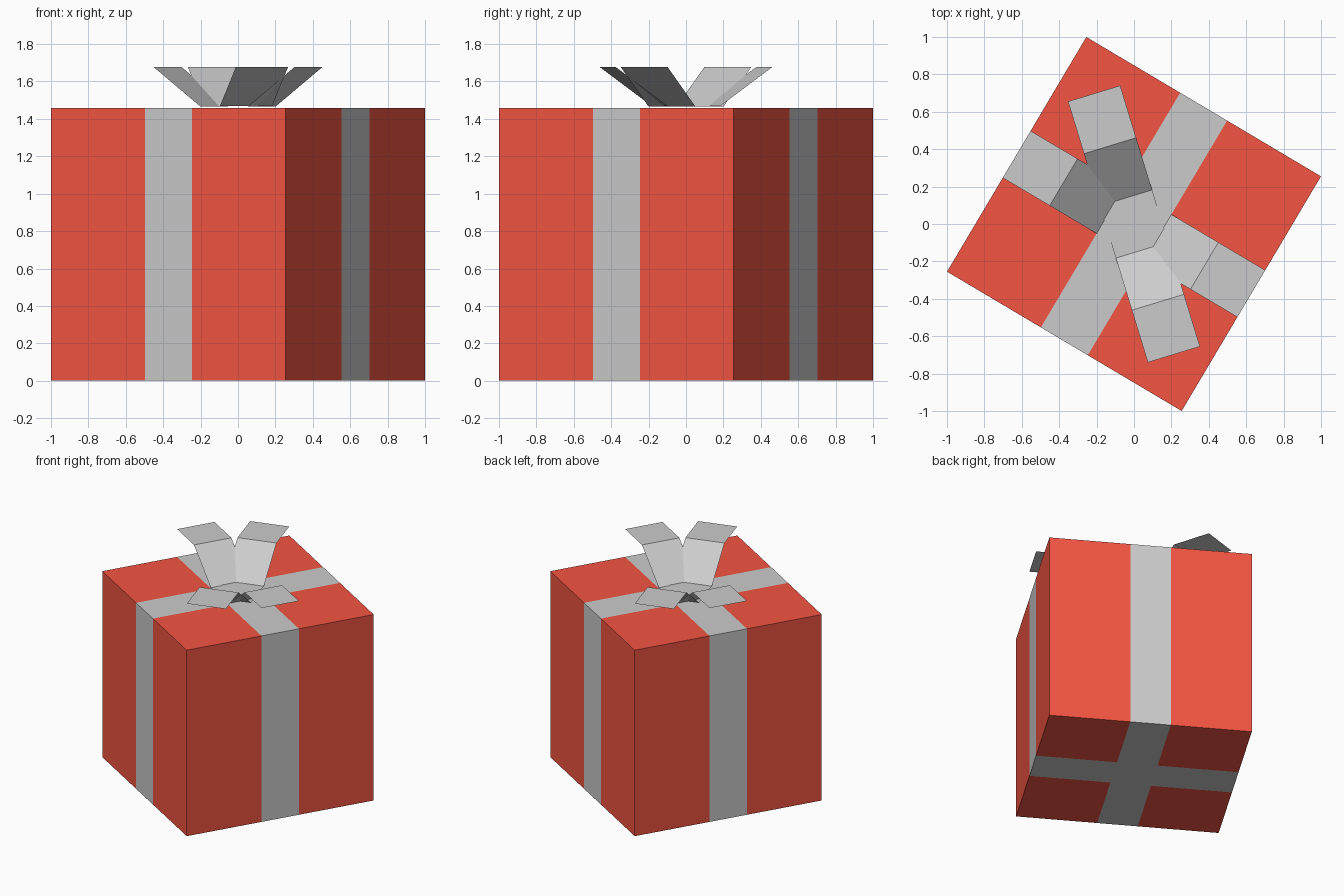
import bpy, bmesh, math
from mathutils import Vector

if "Cube" in bpy.data.objects:
    bpy.data.objects.remove(bpy.data.objects["Cube"])

SIZE = 1.459                 # edge of the cube-shaped box
HALF = SIZE / 2
BAND = SIZE / 10             # half the ribbon width
BOW_TOP = 1.677
YAW = math.radians(-30.7)    # turn of the box about z


def add_object(name, bm, yaw, colour=None):
    mesh = bpy.data.meshes.new(name)
    bm.to_mesh(mesh)
    bm.free()
    obj = bpy.data.objects.new(name, mesh)
    obj.rotation_euler.z = yaw
    bpy.context.collection.objects.link(obj)
    if colour:
        mat = bpy.data.materials.new(name + "_colour")
        mat.diffuse_color = colour
        mat.use_nodes = True
        mat.node_tree.nodes["Principled BSDF"].inputs["Base Color"].default_value = mat.diffuse_color
        mesh.materials.append(mat)
    return obj


def wrapped_cube(keep_ribbon):
    """Cube cut along the ribbon edges, keeping only ribbon or paper faces."""
    bm = bmesh.new()
    bmesh.ops.create_cube(bm, size=SIZE)
    bmesh.ops.translate(bm, verts=bm.verts, vec=(0, 0, HALF))
    for axis in (Vector((1, 0, 0)), Vector((0, 1, 0))):
        for side in (-BAND, BAND):
            bmesh.ops.bisect_plane(bm, geom=bm.verts[:] + bm.edges[:] + bm.faces[:],
                                   plane_co=axis * side, plane_no=axis)
    drop = []
    for f in bm.faces:
        c = f.calc_center_median()
        if (min(abs(c.x), abs(c.y)) < BAND) != keep_ribbon:
            drop.append(f)
    bmesh.ops.delete(bm, geom=drop, context='FACES')
    return bm


def bow_strip(base_z):
    """Folded strip: flat tip, slope, centre, slope, flat tip."""
    profile = [(-HALF, BOW_TOP), (-3 * BAND, BOW_TOP), (-BAND, base_z),
               (BAND, base_z), (3 * BAND, BOW_TOP), (HALF, BOW_TOP)]
    bm = bmesh.new()
    rows = [[bm.verts.new((x, y, z)) for y in (-BAND, BAND)] for x, z in profile]
    for a, b in zip(rows, rows[1:]):
        bm.faces.new((a[0], b[0], b[1], a[1]))
    return bm


# Red paper panels and the flush grey ribbon
add_object("box_panels", wrapped_cube(False), YAW, (0.9, 0.09, 0.055, 1))
add_object("ribbon", wrapped_cube(True), YAW)

# Two crossed bow strips
add_object("bow_strip_lower", bow_strip(1.465), YAW)
add_object("bow_strip_upper", bow_strip(1.468), YAW - math.radians(42.3))
